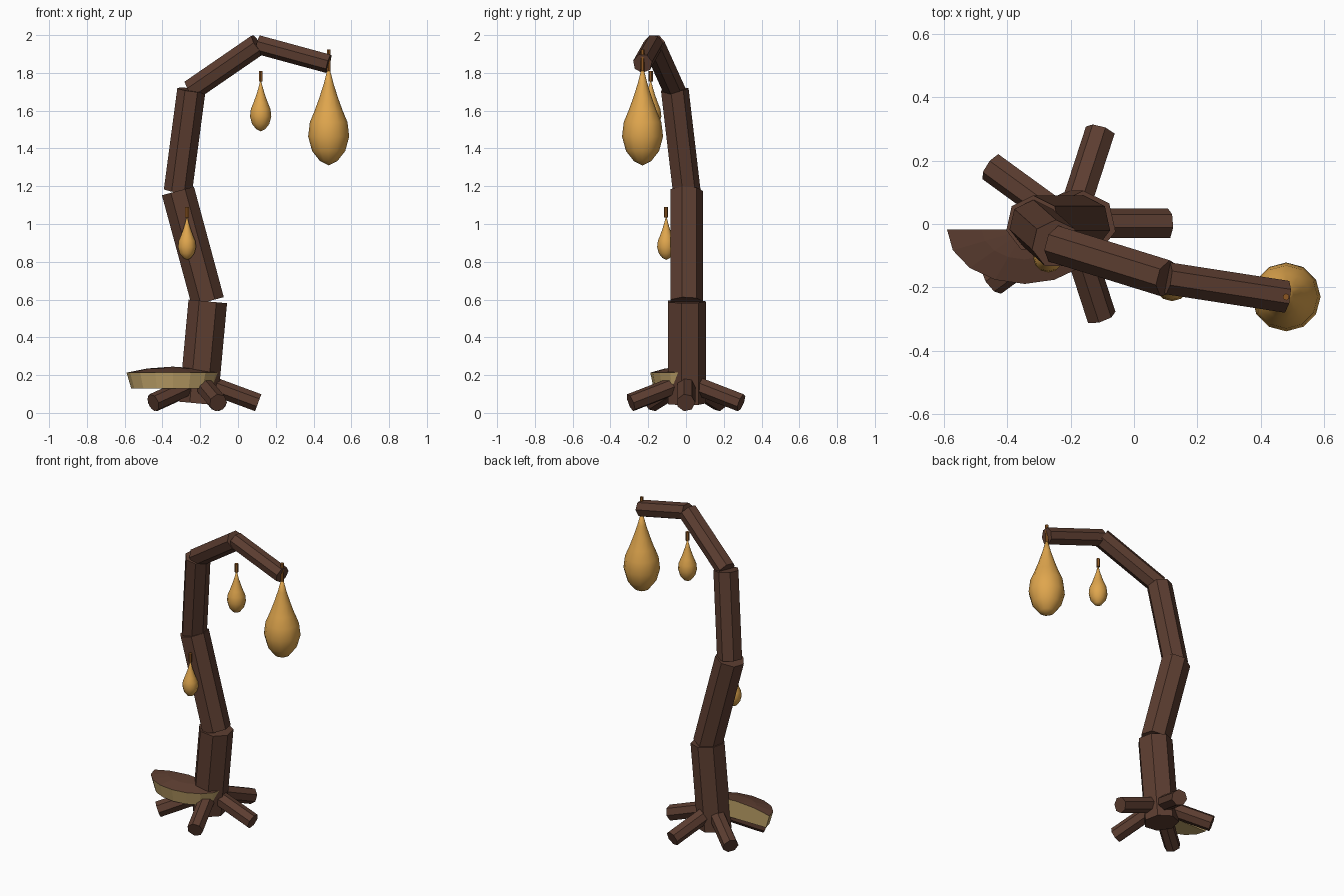
import bpy, bmesh, math
from mathutils import Vector

if "Cube" in bpy.data.objects:
    bpy.data.objects.remove(bpy.data.objects["Cube"])


def mat(name, r, g, b):
    m = bpy.data.materials.new(name)
    m.diffuse_color = (r, g, b, 1)
    m.use_nodes = True
    m.node_tree.nodes["Principled BSDF"].inputs["Base Color"].default_value = m.diffuse_color
    return m


BARK = mat("dark bark", 0.107, 0.047, 0.030)
GOLD = mat("amber", 0.74, 0.38, 0.075)
STEM = mat("stem brown", 0.27, 0.095, 0.016)
SAND = mat("sand", 0.52, 0.36, 0.14)


def rod(name, a, b, r, material, sides=7):
    a, b = Vector(a), Vector(b)
    d = b - a
    bpy.ops.mesh.primitive_cylinder_add(vertices=sides, radius=r, depth=d.length, location=(a + b) / 2)
    o = bpy.context.object
    # tilt down from vertical, then turn about z
    o.rotation_euler = (0, math.acos(d.normalized().z), math.atan2(d.y, d.x))
    if name.startswith("trunk"):
        o.rotation_euler = Vector((0, 0, 1)).rotation_difference(d).to_euler()
    o.name = name
    o.data.materials.append(material)
    return o


def mesh_object(name, bm, mats):
    bmesh.ops.recalc_face_normals(bm, faces=bm.faces[:])
    me = bpy.data.meshes.new(name)
    bm.to_mesh(me)
    bm.free()
    for m in mats:
        me.materials.append(m)
    o = bpy.data.objects.new(name, me)
    bpy.context.collection.objects.link(o)
    return o


# Crooked trunk bending over at the top
path = [(-0.21, 0, 0.05), (-0.16, 0, 0.59), (-0.318, 0, 1.175),
        (-0.247, -0.063, 1.71), (0.105, -0.172, 1.952), (0.48, -0.23, 1.85)]
for i, r in enumerate((0.105, 0.09, 0.077, 0.06, 0.052)):
    rod(f"trunk_segment_{i + 1}", path[i], path[i + 1], r, BARK)

# Five roots spread around the base
for i in range(5):
    c, s = math.cos(i * math.tau / 5), math.sin(i * math.tau / 5)
    rod(f"root_{i + 1}", (-0.2 + 0.02 * c, 0.02 * s, 0.16),
        (-0.2 + 0.307 * c, 0.307 * s, 0.054), 0.049, BARK)

# Hanging teardrop pods: (height fraction, radius fraction of full height)
PROFILE = [(0, 0), (0.045, 0.09), (0.15, 0.172), (0.30, 0.213), (0.45, 0.195),
           (0.57, 0.145), (0.70, 0.098), (0.85, 0.05), (1, 0.012)]


def pod(name, x, y, z0, z1, stem0, stem1):
    h, n = z1 - z0, 12
    bm = bmesh.new()
    bottom = bm.verts.new((x, y, z0))
    rings = [[bm.verts.new((x + h * r * math.cos(k * math.tau / n),
                            y + h * r * math.sin(k * math.tau / n), z0 + h * t))
              for k in range(n)] for t, r in PROFILE[1:]]
    for k in range(n):
        j = (k + 1) % n
        bm.faces.new((bottom, rings[0][j], rings[0][k]))
        for a, b in zip(rings, rings[1:]):
            bm.faces.new((a[k], a[j], b[j], b[k]))
    bm.faces.new(rings[-1])
    for f in bm.faces:
        f.smooth = True
    mesh_object(name, bm, [GOLD])
    rod(name + "_stem", (x, y, stem0), (x, y, stem1), 0.011, STEM, 6)


pod("large_pod", 0.48, -0.23, 1.31, 1.82, 1.81, 1.925)
pod("middle_pod", 0.12, -0.187, 1.49, 1.755, 1.755, 1.81)
pod("small_pod", -0.27, -0.105, 0.81, 1.035, 1.035, 1.09)

# Half-round bracket shelf at the foot: bark top, sand rim and underside
cx, cy, n = -0.345, -0.017, 8
bm = bmesh.new()


def arc(scale, z):
    return [bm.verts.new((cx + 0.245 * scale * math.cos(math.pi * k / n),
                          cy - 0.172 * scale * math.sin(math.pi * k / n), z)) for k in range(n + 1)]


low, rim, dome = arc(0.9, 0.13), arc(1, 0.213), arc(0.55, 0.235)
peak = bm.verts.new((cx, cy, 0.245))
top_faces = []
for k in range(n):
    bm.faces.new((low[k], low[k + 1], rim[k + 1], rim[k]))
    top_faces.append(bm.faces.new((rim[k], rim[k + 1], dome[k + 1], dome[k])))
    top_faces.append(bm.faces.new((dome[k], dome[k + 1], peak)))
bm.faces.new(low)
bm.faces.new((low[0], rim[0], dome[0], peak, dome[-1], rim[-1], low[-1]))
for f in top_faces:
    f.material_index = 1
mesh_object("bracket_shelf", bm, [SAND, BARK])
